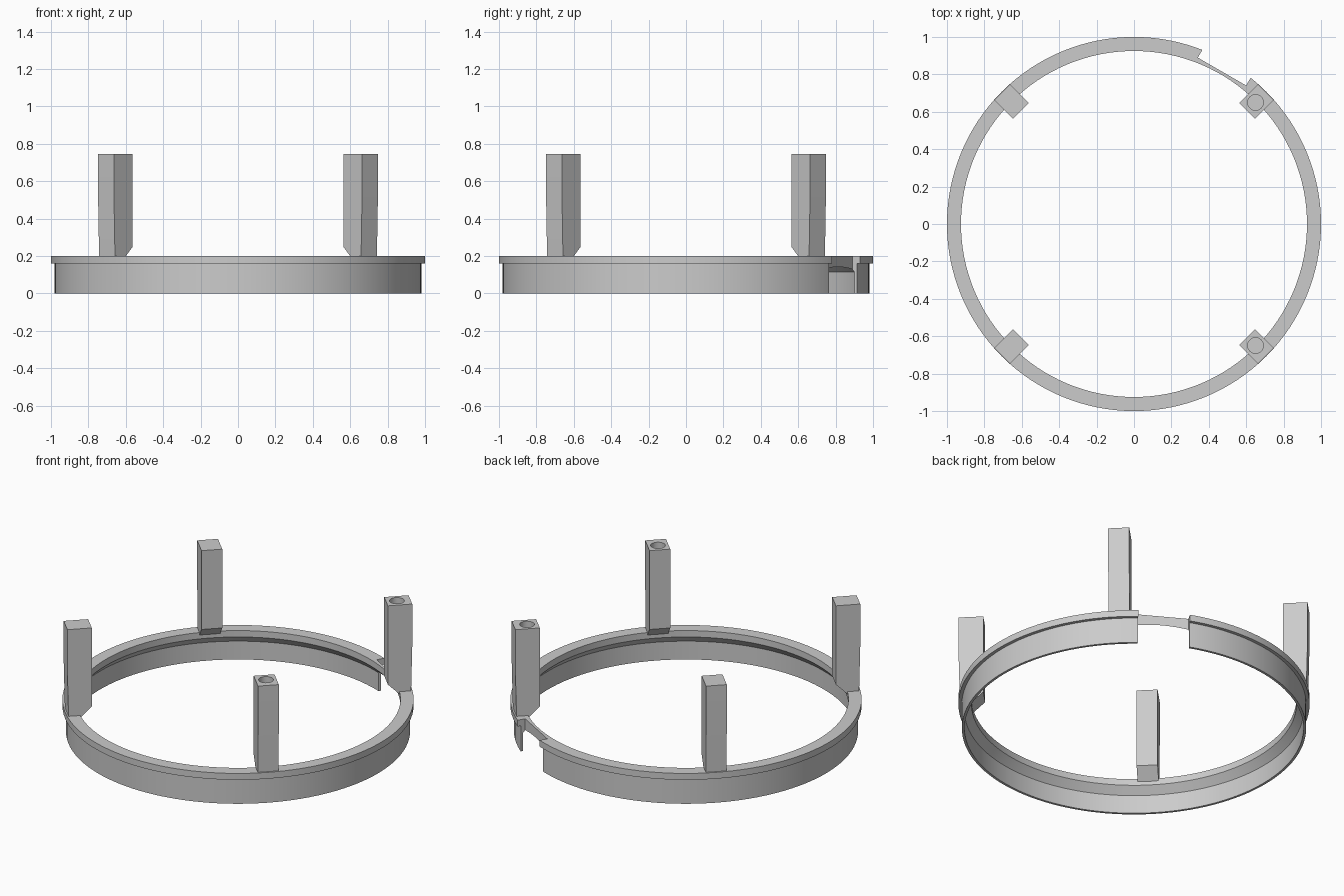
import bpy, bmesh, math
from mathutils import Matrix, Vector

cube = bpy.data.objects.get("Cube")
if cube:
    bpy.data.objects.remove(cube, do_unlink=True)

grey = bpy.data.materials.new("light_grey")
grey.use_nodes = True
grey.diffuse_color = (0.6, 0.6, 0.6, 1)
grey.node_tree.nodes["Principled BSDF"].inputs["Base Color"].default_value = (0.6, 0.6, 0.6, 1)


def finish(name, bm):
    bmesh.ops.recalc_face_normals(bm, faces=bm.faces)
    mesh = bpy.data.meshes.new(name)
    bm.to_mesh(mesh)
    bm.free()
    mesh.materials.append(grey)
    obj = bpy.data.objects.new(name, mesh)
    bpy.context.collection.objects.link(obj)
    return obj


def activate(obj):
    bpy.ops.object.select_all(action='DESELECT')
    obj.select_set(True)
    bpy.context.view_layer.objects.active = obj


def subtract(obj, cutter):
    """Cut the cutter out of the object and discard it."""
    mod = obj.modifiers.new("cut", 'BOOLEAN')
    mod.operation = 'DIFFERENCE'
    mod.solver = 'EXACT'
    mod.object = cutter
    activate(obj)
    bpy.ops.object.modifier_apply(modifier=mod.name)
    bpy.data.objects.remove(cutter, do_unlink=True)


def smooth(obj):
    activate(obj)
    bpy.ops.object.shade_smooth_by_angle(angle=math.radians(25))


def lathe(name, profile, steps=128):
    """Closed (radius, height) profile spun around z."""
    bm = bmesh.new()
    rings = [[bm.verts.new((r * math.cos(a), r * math.sin(a), z)) for r, z in profile]
             for a in (2 * math.pi * i / steps for i in range(steps))]
    n = len(profile)
    for i, ring in enumerate(rings):
        following = rings[(i + 1) % steps]
        for j in range(n):
            k = (j + 1) % n
            bm.faces.new((ring[j], following[j], following[k], ring[k]))
    return finish(name, bm)


# Ring: thin wall, overhanging top flange, sloped underside
ring = lathe("ring", [(0.965, 0), (0.98, 0), (0.98, 0.16), (1, 0.16),
                      (1, 0.2), (0.925, 0.2), (0.925, 0.16), (0.965, 0.115)])

# Straight notch in the rear left, leaving a thin bridge
bm = bmesh.new()
bmesh.ops.create_cube(bm, size=1)
bm.transform(Matrix.Rotation(math.radians(60), 4, 'Z')
             @ Matrix.Translation((1.041, 0, 0.1))
             @ Matrix.Diagonal((0.2, 0.298, 0.6, 1)))
notch = finish("notch_cutter", bm)
notch.hide_render = True
subtract(ring, notch)
smooth(ring)


def post(name, degrees):
    """Square post with a chamfered inner foot and a round hole in its top."""
    turn = Matrix.Rotation(math.radians(degrees), 4, 'Z')
    side = [(0.856, 0.745), (0.997, 0.745), (0.997, 0.48), (0.99, 0.18),
            (0.928, 0.18), (0.856, 0.25)]
    bm = bmesh.new()
    face = bm.faces.new([bm.verts.new((r, -0.06, z)) for r, z in side])
    out = bmesh.ops.extrude_face_region(bm, geom=[face])
    bmesh.ops.translate(bm, vec=Vector((0, 0.12, 0)),
                        verts=[v for v in out["geom"] if isinstance(v, bmesh.types.BMVert)])
    bm.transform(turn)
    obj = finish(name, bm)

    bm = bmesh.new()
    bmesh.ops.create_cone(bm, cap_ends=True, segments=32, radius1=0.042,
                          radius2=0.042, depth=0.4)
    bm.transform(turn @ Matrix.Translation((0.919, 0, 0.745)))
    drill = finish("hole_cutter", bm)
    drill.hide_render = True
    subtract(obj, drill)
    smooth(obj)


for label, angle in (("back_left", 45), ("back_right", 135),
                     ("front_right", 225), ("front_left", 315)):
    post(label + "_post", angle)
